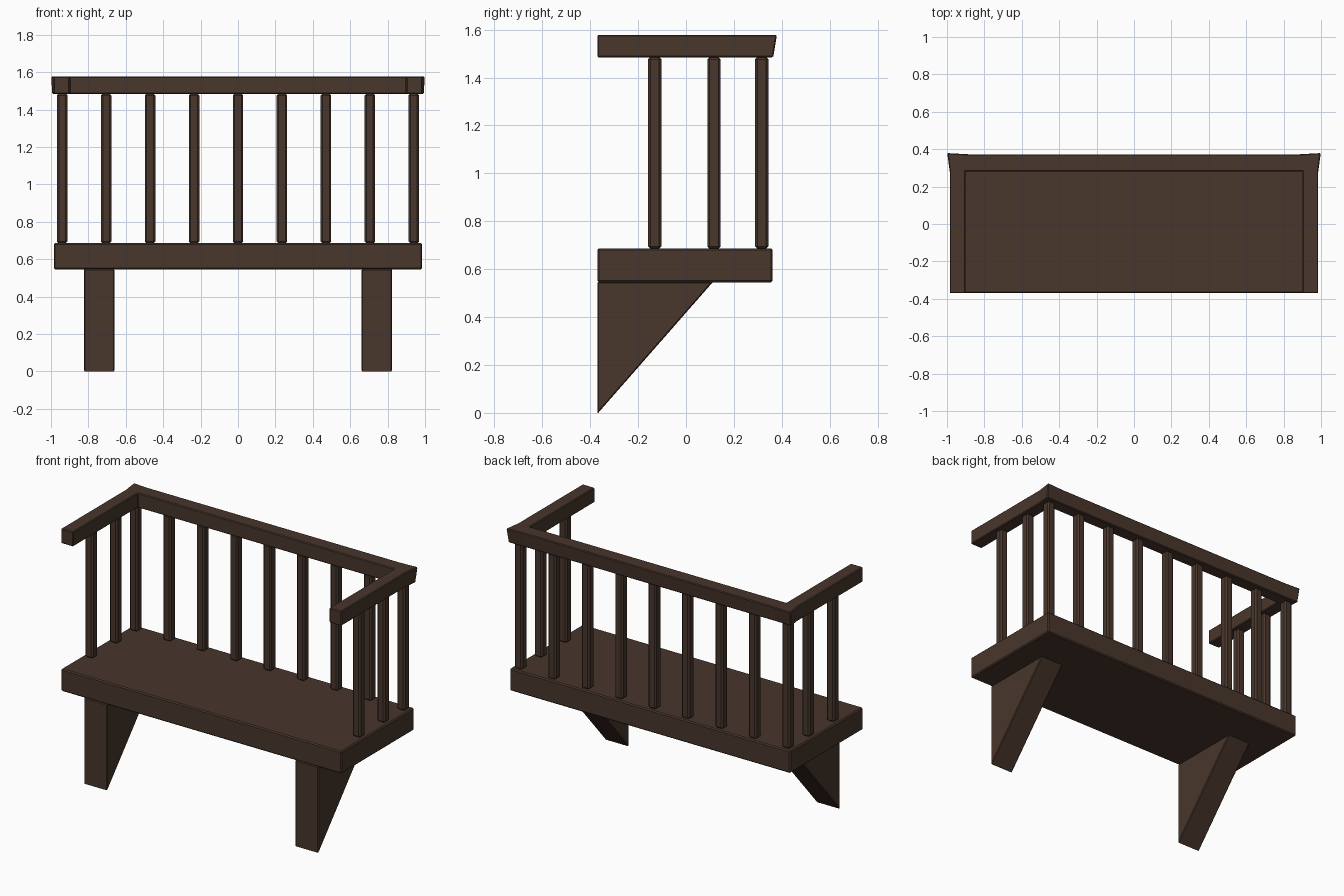
import bpy, bmesh

if "Cube" in bpy.data.objects:
    bpy.data.objects.remove(bpy.data.objects["Cube"])

wood = bpy.data.materials.new("dark_wood")
wood.diffuse_color = (0.065, 0.037, 0.025, 1)
wood.use_nodes = True
wood.node_tree.nodes["Principled BSDF"].inputs["Base Color"].default_value = wood.diffuse_color


def finish(name, bm, bevel):
    """Turn a bmesh into a flat-shaded object with chamfered edges."""
    bmesh.ops.recalc_face_normals(bm, faces=bm.faces)
    mesh = bpy.data.meshes.new(name)
    bm.to_mesh(mesh)
    bm.free()
    mesh.materials.append(wood)
    obj = bpy.data.objects.new(name, mesh)
    bpy.context.collection.objects.link(obj)
    mod = obj.modifiers.new("chamfer", 'BEVEL')
    mod.width = bevel
    mod.segments = 1
    mod.limit_method = 'ANGLE'
    return obj


def box(name, lo, hi, bevel):
    bm = bmesh.new()
    bmesh.ops.create_cube(bm, size=1)
    for v in bm.verts:
        v.co = [(a + b) / 2 + c * (b - a) for a, b, c in zip(lo, hi, v.co)]
    return finish(name, bm, bevel)


def prism(name, bottom, top, bevel):
    """Join two matching outlines into a closed solid."""
    bm = bmesh.new()
    a = [bm.verts.new(p) for p in bottom]
    b = [bm.verts.new(p) for p in top]
    bm.faces.new(a)
    bm.faces.new(b)
    n = len(a)
    for i in range(n):
        j = (i + 1) % n
        bm.faces.new((a[i], a[j], b[j], b[i]))
    return finish(name, bm, bevel)


# Thick platform
box("seat", (-0.985, -0.37, 0.545), (0.985, 0.362, 0.687), 0.007)

# Triangular legs, vertical at the front
profile = [(-0.37, -0.004), (0.113, 0.547), (-0.37, 0.547)]
for side, name in ((-1, "left_leg"), (1, "right_leg")):
    prism(name, [(side * 0.66, y, z) for y, z in profile],
          [(side * 0.824, y, z) for y, z in profile], 0.005)


# U-shaped handrail with slightly flared back corners
def rail_outline(z, corner_x, corner_y, back_y):
    half = [(0.90, 0.28), (0.90, -0.37), (0.985, -0.37), (0.985, 0.28),
            (corner_x, corner_y), (0.88, back_y)]
    return ([(x, y, z) for x, y in half]
            + [(-x, y, z) for x, y in reversed(half)])


prism("handrail", rail_outline(1.484, 0.994, 0.364, 0.362),
      rail_outline(1.578, 0.999, 0.38, 0.373), 0.005)


# Square balusters with chamfered edges
def baluster(name, x, y):
    r = 0.028
    box(name, (x - r, y - r, 0.685), (x + r, y + r, 1.486), 0.01)


for i in range(9):
    baluster(f"back_baluster_{i + 1}", -0.94 + i * 0.235, 0.316)
for side, name in ((-1, "left"), (1, "right")):
    for i, y in enumerate((-0.13, 0.117)):
        baluster(f"{name}_baluster_{i + 1}", side * 0.94, y)
